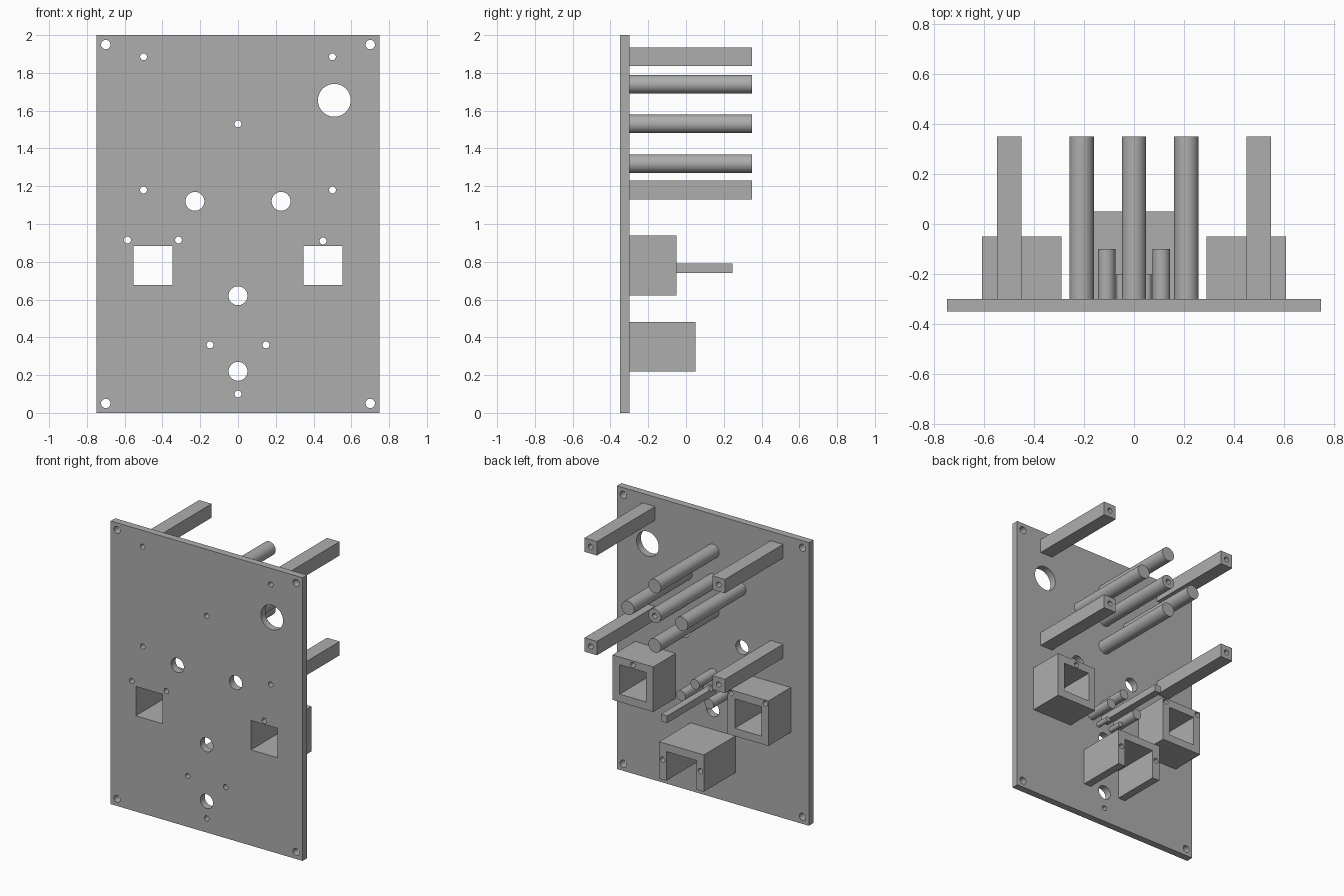
import bpy, bmesh, math
from mathutils import Matrix, Vector

cube = bpy.data.objects.get("Cube")
if cube:
    bpy.data.objects.remove(cube, do_unlink=True)

grey = bpy.data.materials.new("plain_grey")
grey.use_nodes = True
colour = (0.42, 0.42, 0.42, 1)
grey.diffuse_color = colour
grey.node_tree.nodes["Principled BSDF"].inputs["Base Color"].default_value = colour

FRONT, BACK = -0.35, -0.30      # the two faces of the panel


def add_box(bm, x, z, w, h, y0, y1):
    m = Matrix.Translation((x, (y0 + y1) / 2, z)) @ Matrix.Diagonal((w, y1 - y0, h, 1))
    bmesh.ops.create_cube(bm, size=1, matrix=m)


def add_rod(bm, x, z, r, y0, y1, sides=48):
    m = Matrix.Translation((x, (y0 + y1) / 2, z)) @ Matrix.Rotation(math.pi / 2, 4, 'X')
    bmesh.ops.create_cone(bm, cap_ends=True, segments=sides, radius1=r, radius2=r,
                          depth=y1 - y0, matrix=m)


def make(name, bm):
    bmesh.ops.recalc_face_normals(bm, faces=bm.faces)
    mesh = bpy.data.meshes.new(name)
    bm.to_mesh(mesh)
    bm.free()
    mesh.materials.append(grey)
    ob = bpy.data.objects.new(name, mesh)
    bpy.context.collection.objects.link(ob)
    return ob


def box(name, *args):
    bm = bmesh.new()
    add_box(bm, *args)
    return make(name, bm)


def rod(name, *args):
    bm = bmesh.new()
    add_rod(bm, *args)
    return make(name, bm)


# Every opening, as one cutter running through the full depth
SMALL, MEDIUM = 0.018, 0.05
holes = [(0.51, 1.655, 0.087), (0, 0.62, MEDIUM), (0, 0.22, MEDIUM),
         (0, 1.53, SMALL), (0, 0.1, SMALL), (0.45, 0.91, SMALL),
         (-0.585, 0.915, SMALL), (-0.315, 0.915, SMALL)]
for s in (-1, 1):
    holes += [(s * 0.7, 0.05, 0.025), (s * 0.7, 1.95, 0.025),
              (s * 0.5, 1.885, SMALL), (s * 0.5, 1.18, SMALL),
              (s * 0.228, 1.12, MEDIUM), (s * 0.148, 0.36, SMALL)]
bm = bmesh.new()
for x, z, r in holes:
    add_rod(bm, x, z, r, -1, 1, 32)
for s in (-1, 1):
    add_box(bm, s * 0.45, 0.78, 0.208, 0.208, -1, 1)
cutter = make("hole_cutter", bm)
cutter.hide_render = True

drilled = []

# Front panel
drilled.append(box("panel", 0, 1, 1.5, 2, FRONT, BACK))

# Four square posts and two square sleeves
for s, side in ((1, "left"), (-1, "right")):
    for z, level in ((1.885, "upper"), (1.18, "lower")):
        drilled.append(box(f"{level}_{side}_post", s * 0.5, z, 0.098, 0.098, BACK, 0.35))
    drilled.append(box(f"{side}_sleeve", s * 0.45, 0.78, 0.318, 0.318, BACK, -0.05))

# Channel bracket, open at the bottom
outline = [(-0.175, 0.22), (-0.175, 0.48), (0.175, 0.48), (0.175, 0.22),
           (0.118, 0.22), (0.118, 0.425), (-0.118, 0.425), (-0.118, 0.22)]
bm = bmesh.new()
face = bm.faces.new([bm.verts.new((x, BACK, z)) for x, z in outline])
ext = bmesh.ops.extrude_face_region(bm, geom=[face], use_keep_orig=True)
verts = [v for v in ext["geom"] if isinstance(v, bmesh.types.BMVert)]
bmesh.ops.translate(bm, verts=verts, vec=Vector((0, 0.35, 0)))
drilled.append(make("channel_bracket", bm))

# Cross of five long rods; only the middle one is bored
drilled.append(rod("middle_rod", 0, 1.53, 0.049, BACK, 0.35))
for i in range(4):
    a = i * math.pi / 2
    rod(f"outer_rod_{i + 1}", 0.21 * math.cos(a), 1.53 + 0.21 * math.sin(a), 0.049, BACK, 0.35)

# Cluster of short pegs around a slim square bar
box("slim_bar", 0, 0.765, 0.05, 0.05, BACK, 0.245)
for i in range(3):
    a = i * math.pi / 2
    rod(f"short_peg_{i + 1}", 0.11 * math.cos(a), 0.765 + 0.11 * math.sin(a), 0.035, BACK, -0.1)
for i in range(4):
    a = math.pi / 4 + i * math.pi / 2
    rod(f"tiny_pin_{i + 1}", 0.075 * math.cos(a), 0.765 + 0.075 * math.sin(a), 0.018, BACK, -0.2, 24)

# Drill the parts, then drop the cutter
for ob in drilled:
    mod = ob.modifiers.new("drill", 'BOOLEAN')
    mod.operation, mod.solver, mod.object = 'DIFFERENCE', 'EXACT', cutter
deps = bpy.context.evaluated_depsgraph_get()
deps.update()
cut = [bpy.data.meshes.new_from_object(ob.evaluated_get(deps)) for ob in drilled]
for ob, mesh in zip(drilled, cut):
    ob.modifiers.clear()
    ob.data = mesh
bpy.data.objects.remove(cutter, do_unlink=True)

# Smooth the round walls and keep the edges sharp
bpy.ops.object.select_all(action='DESELECT')
for ob in bpy.context.collection.objects:
    if ob.type == 'MESH':
        ob.select_set(True)
        bpy.context.view_layer.objects.active = ob
bpy.ops.object.shade_smooth_by_angle(angle=math.radians(30))
